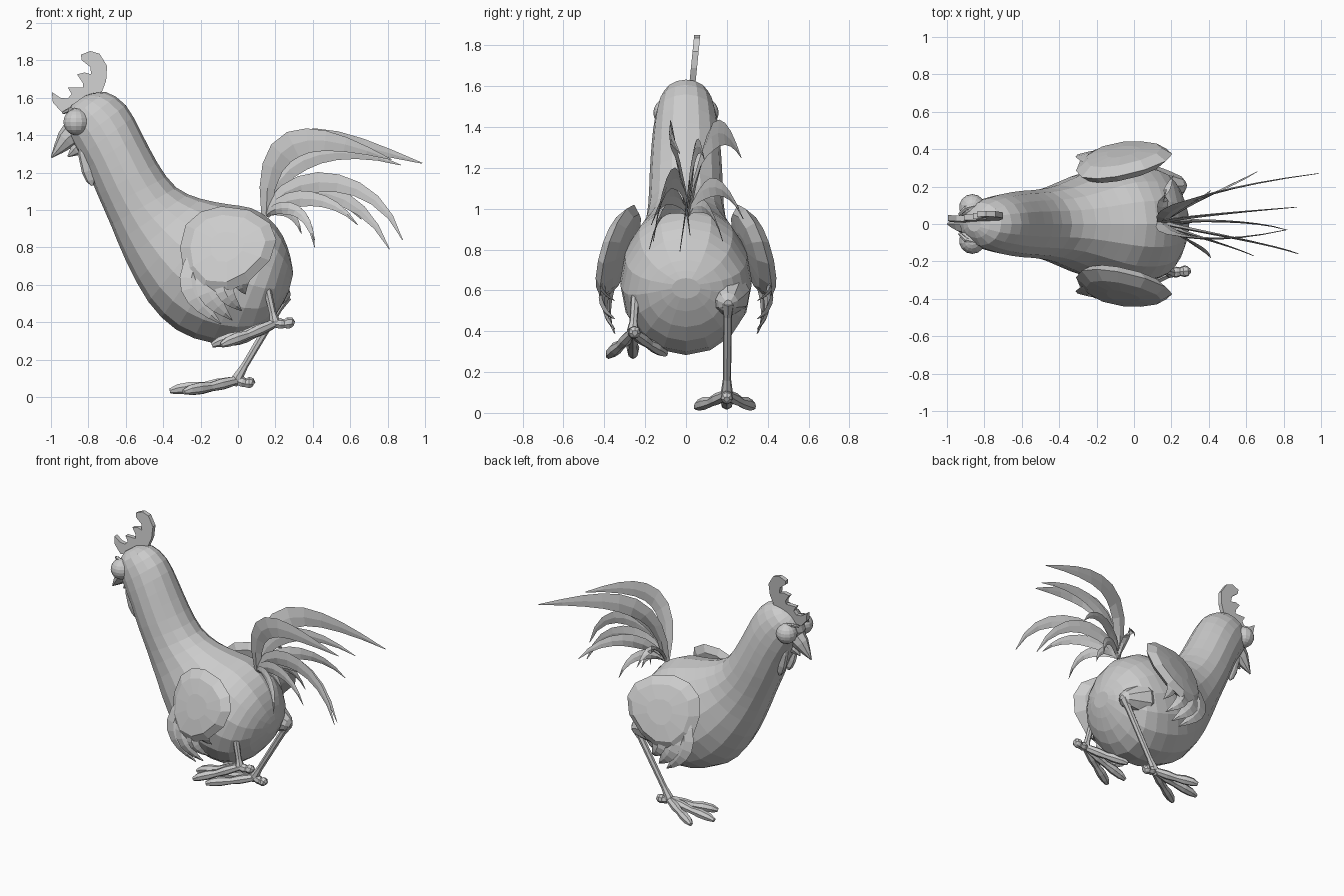
import bpy, bmesh, math
from mathutils import Vector as V

if "Cube" in bpy.data.objects:
    bpy.data.objects.remove(bpy.data.objects["Cube"])

Y = V((0, 1, 0))


def make(name, bm):
    bmesh.ops.recalc_face_normals(bm, faces=bm.faces)
    me = bpy.data.meshes.new(name)
    bm.to_mesh(me)
    bm.free()
    ob = bpy.data.objects.new(name, me)
    bpy.context.collection.objects.link(ob)
    return ob


def loft(name, rings):
    """Skin a list of equal-sized vertex rings and cap both ends."""
    bm = bmesh.new()
    rows = [[bm.verts.new(p) for p in r] for r in rings]
    n = len(rows[0])
    for a, b in zip(rows, rows[1:]):
        for i in range(n):
            j = (i + 1) % n
            bm.faces.new((a[i], a[j], b[j], b[i]))
    bm.faces.new(rows[0])
    bm.faces.new(rows[-1])
    return make(name, bm)


def tangent(pts, i):
    return (pts[min(i + 1, len(pts) - 1)] - pts[max(i - 1, 0)]).normalized()


def tube(name, pts, radii, n=7, flat=1.0):
    """Round limb through points; flat scales its y thickness."""
    pts = [V(p) for p in pts]
    rings = []
    for i, (p, r) in enumerate(zip(pts, radii)):
        t = tangent(pts, i)
        u = t.cross(Y).normalized()
        v = u.cross(t)
        rings.append([p + u * r * math.cos(k * math.tau / n) + v * r * flat * math.sin(k * math.tau / n)
                      for k in range(n)])
    return loft(name, rings)


def feather(name, ctrl, width, thick=0.012, root=0.3, n=9):
    """Ridged crescent blade along a cubic curve."""
    a, b, c, d = [V(p) for p in ctrl]
    ts = [i / n for i in range(n + 1)]
    pts = [a * (1-t)**3 + b * 3*t*(1-t)**2 + c * 3*t*t*(1-t) + d * t**3 for t in ts]
    rings = []
    for i, (t, p) in enumerate(zip(ts, pts)):
        u = tangent(pts, i).cross(Y).normalized()
        w = width * max(0.03, (root + (1 - root) * min(1, t / 0.4)) * (1 - t**2.5))
        h = thick * (1 - 0.85 * t)
        rings.append([p + u * w, p + Y * h, p - u * w, p - Y * h])
    return loft(name, rings)


# Body: back point (x, z), front point (x, z), half width
sections = [
    (-0.82, 1.61, -0.89, 1.56, .04), (-0.71, 1.632, -0.93, 1.46, .115),
    (-0.60, 1.56, -0.88, 1.35, .15), (-0.52, 1.42, -0.81, 1.22, .168),
    (-0.43, 1.25, -0.75, 1.08, .178), (-0.33, 1.12, -0.68, 0.92, .185),
    (-0.20, 1.06, -0.60, 0.73, .21), (-0.05, 1.03, -0.48, 0.51, .27),
    (0.07, 1.01, -0.33, 0.36, .315), (0.17, 0.95, -0.14, 0.29, .32),
    (0.24, 0.86, 0.05, 0.30, .285), (0.28, 0.75, 0.19, 0.42, .19),
    (0.295, 0.66, 0.27, 0.56, .07)]
smooth = []
for i in range(len(sections) - 1):
    p, q, r, s = (sections[max(0, min(len(sections) - 1, i + d))] for d in (-1, 0, 1, 2))
    smooth += [q, [(9 * (e + f) - d - g) / 16 for d, e, f, g in zip(p, q, r, s)]]
rings = []
for ax, az, bx, bz, w in smooth + sections[-1:]:
    a, b = V((ax, 0, az)), V((bx, 0, bz))
    rings.append([(a + b) / 2 + (a - b) / 2 * math.cos(k * math.tau / 16) + Y * w * math.sin(k * math.tau / 16)
                  for k in range(16)])
loft("body", rings)

# Comb: flat serrated crest leaning slightly sideways
outline = [(-.995, 1.63), (-.99, 1.575), (-.94, 1.52), (-.87, 1.535), (-.74, 1.60), (-.705, 1.69),
           (-.70, 1.77), (-.74, 1.835), (-.79, 1.85), (-.84, 1.83), (-.835, 1.80), (-.79, 1.765),
           (-.785, 1.725), (-.82, 1.735), (-.86, 1.725), (-.83, 1.68), (-.83, 1.655), (-.87, 1.655),
           (-.91, 1.655), (-.89, 1.62), (-.91, 1.595), (-.95, 1.60)]
bm = bmesh.new()
face = bm.faces.new([bm.verts.new((x, 0.015 + (z - 1.6) * 0.1, z)) for x, z in outline])
ext = bmesh.ops.extrude_face_region(bm, geom=[face])
bmesh.ops.translate(bm, vec=(0, 0.03, 0), verts=[v for v in ext["geom"] if isinstance(v, bmesh.types.BMVert)])
make("comb", bm)

# Beak halves
tube("upper_beak", [(-.86, 0, 1.43), (-.92, 0, 1.375), (-.96, 0, 1.325), (-.998, 0, 1.28)],
     [.075, .055, .03, .004], 8, 0.9)
tube("lower_beak", [(-.82, 0, 1.37), (-.87, 0, 1.32), (-.91, 0, 1.285)], [.05, .035, .004], 7, 0.9)

for s, side in ((1, "left"), (-1, "right")):
    # Eye, brow and wattle
    bm = bmesh.new()
    bmesh.ops.create_uvsphere(bm, u_segments=14, v_segments=10, radius=0.07)
    bmesh.ops.translate(bm, vec=(-0.865, s * 0.09, 1.47), verts=bm.verts)
    make(side + "_eye", bm)
    tube(side + "_brow", [(-.935, s * .05, 1.52), (-.90, s * .085, 1.535), (-.84, s * .10, 1.53)],
         [.008, .014, .008], 6)
    tube(side + "_wattle", [(-.83, s * .05, 1.40), (-.825, s * .06, 1.30), (-.80, s * .055, 1.21),
                            (-.785, s * .05, 1.16), (-.78, s * .05, 1.13)],
         [.02, .03, .036, .028, .006], 8, 0.55)

    # Wing: domed pad leaning outwards, toed in towards the neck
    def wing_point(x, z, off=0.0):
        return V((x, s * (0.26 + (1.02 - z) * 0.34 + (x + .06) * .2 + off), z))

    pad = [(-.31, .80), (-.28, .92), (-.20, .99), (-.09, 1.02), (.06, 1.00), (.17, .93), (.205, .84),
           (.17, .73), (.06, .62), (-.06, .56), (-.20, .57), (-.29, .67)]
    cx, cz = -0.06, 0.81
    loft(side + "_wing", [[wing_point(cx + (x - cx) * k, cz + (z - cz) * k, off) for x, z in pad]
                          for k, off in ((.35, .055), (.78, .042), (1, 0), (.78, -.042), (.35, -.055))])

    # Wing tip feathers curling down and forward
    blades = [((-.20, .76), (-.31, .60), (-.22, .50), (-.09, .39), .07),
              ((-.14, .72), (-.22, .56), (-.12, .50), (-.03, .41), .065),
              ((-.05, .70), (-.12, .56), (-.04, .52), (.02, .46), .055),
              ((.05, .72), (.00, .62), (.02, .59), (.04, .55), .05)]
    for i, (p0, p1, p2, p3, w) in enumerate(blades):
        ctrl = [wing_point(*p0), wing_point(*p1, .02), wing_point(*p2, .0), V((p3[0], s * .35, p3[1]))]
        feather(f"{side}_wing_feather_{i}", ctrl, w, .025, .8, 7)

# Tail feathers: two control points, tip and half width
root = (0.15, 0.01, 0.97)
tail = [
    ((.15, .10, 1.48), (.45, .20, 1.42), (.985, .27, 1.25), .085),
    ((.14, -.07, 1.47), (.42, -.12, 1.42), (.82, -.03, 1.27), .085),
    ((.20, .03, 1.30), (.50, .06, 1.38), (.87, .09, 1.24), .06),
    ((.22, -.02, 1.20), (.72, -.10, 1.26), (.88, -.16, .84), .062),
    ((.22, .02, 1.13), (.62, .03, 1.20), (.81, -.03, .79), .062),
    ((.22, .08, 1.13), (.48, .18, 1.18), (.66, .28, .95), .055),
    ((.22, -.04, 1.08), (.48, -.10, 1.12), (.64, -.17, .92), .05),
    ((.20, -.05, 1.03), (.38, -.12, 1.06), (.41, -.18, .80), .04),
    ((.20, .06, 1.04), (.36, .12, 1.05), (.41, .18, .84), .04),
    ((.20, .00, 1.02), (.30, .00, 1.02), (.34, .02, .87), .035),
    ((.14, .10, 1.12), (.17, .18, 1.16), (.21, .26, 1.00), .035)]
for i, (b, c, d, w) in enumerate(tail):
    feather(f"tail_feather_{i}", [root, b, c, d], w)


# Legs: thigh, shank and knuckled toes
def leg(name, thigh, knee, ankle, tips, hind, fat):
    th, knee, ankle = V(thigh), V(knee), V(ankle)
    tube(name + "_thigh", [th, th.lerp(knee, .35), th.lerp(knee, .7), knee, knee + (knee - th) * .1],
         [.10 * fat, .12 * fat, .085 * fat, .05 * fat, .02], 9)
    tube(name + "_shank", [knee, knee.lerp(ankle, .15), knee.lerp(ankle, .85), ankle,
                           ankle + (ankle - knee) * .08], [.034, .022, .02, .03, .02], 7)
    for i, tip in enumerate(tips + [hind]):
        tip = V(tip)
        pts = [ankle.lerp(tip, f) + V((0, 0, h)) for f, h in
               ((0, -.01), (.3, -.01), (.5, -.01), (.7, -.003), (.88, 0), (1, -.003))]
        tube(f"{name}_toe_{i}", pts, [.024, .03, .024, .032, .028, .014], 7)


leg("standing_leg", (.04, .19, .60), (.255, .205, .54), (-.005, .20, .10),
    [(-.365, .20, .035), (-.29, .05, .03), (-.27, .33, .03)], (.085, .20, .07), 1)
leg("raised_leg", (-.03, -.20, .66), (.13, -.24, .69), (.195, -.26, .405),
    [(-.14, -.26, .28), (-.09, -.38, .28), (-.03, -.10, .29)], (.30, -.25, .395), .75)
